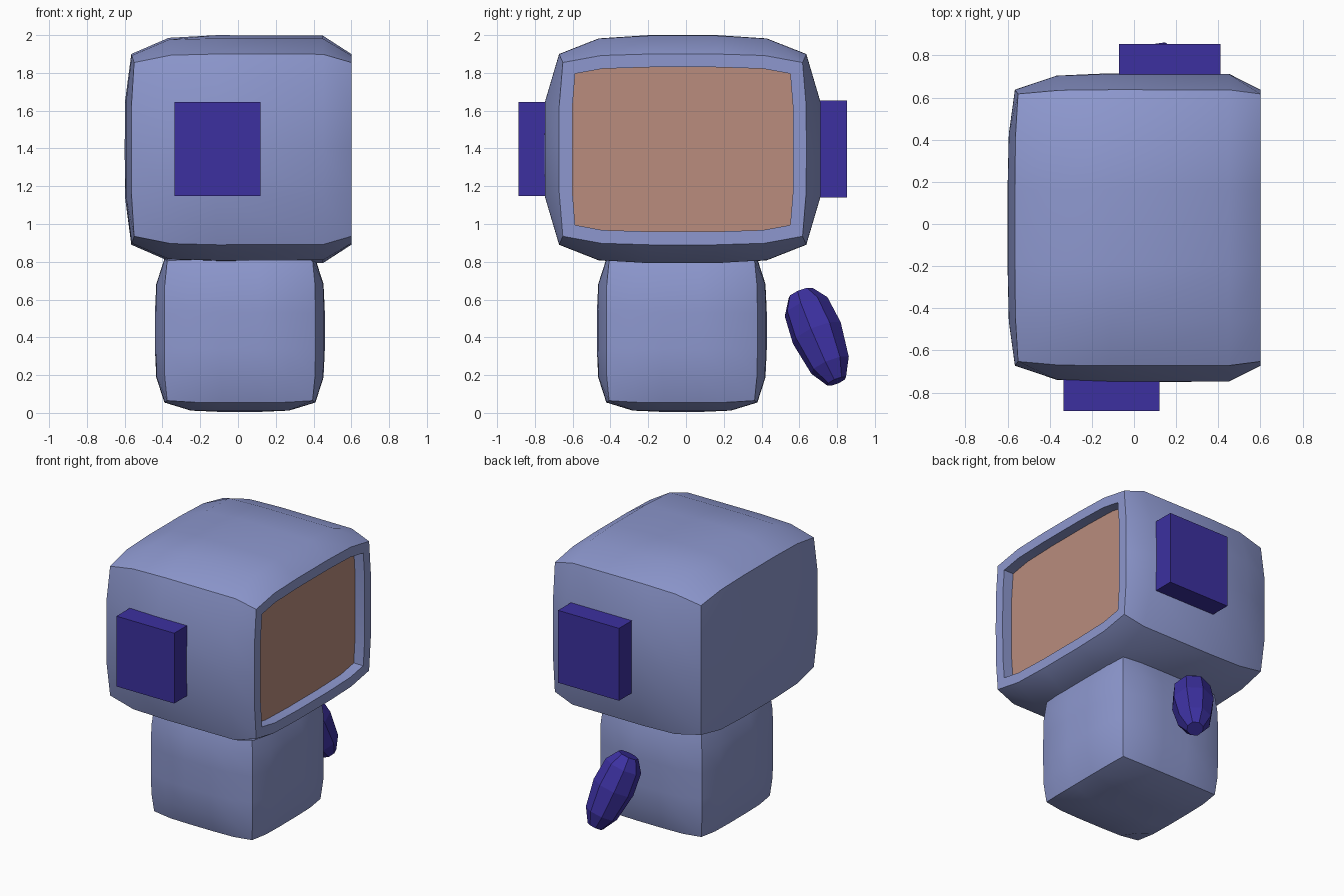
import bpy
import bmesh
import math
from mathutils import Vector

if "Cube" in bpy.data.objects:
    bpy.data.objects.remove(bpy.data.objects["Cube"])


def material(name, rgb):
    m = bpy.data.materials.new(name)
    m.use_nodes = True
    color = (*rgb, 1.0)
    m.diffuse_color = color
    m.node_tree.nodes["Principled BSDF"].inputs["Base Color"].default_value = color
    return m


BLUE = material("soft_blue", (0.267, 0.313, 0.62))
INDIGO = material("indigo", (0.045, 0.03, 0.35))
TAN = material("visor_tan", (0.486, 0.262, 0.206))


def finish(name, bm, mats, smooth=None):
    mesh = bpy.data.meshes.new(name)
    bm.to_mesh(mesh)
    bm.free()
    for m in mats:
        mesh.materials.append(m)
    ob = bpy.data.objects.new(name, mesh)
    bpy.context.collection.objects.link(ob)
    if smooth:
        bpy.ops.object.select_all(action='DESELECT')
        ob.select_set(True)
        bpy.context.view_layer.objects.active = ob
        bpy.ops.object.shade_smooth_by_angle(angle=math.radians(smooth))
    return ob


def pillow_box(center, half, edge_drop, corner_drop, cuts, flat_end=False):
    """Box with bulging faces: each face sinks towards its edges and corners."""
    bm = bmesh.new()
    bmesh.ops.create_cube(bm, size=2)
    for axis in range(3):
        normal = Vector([float(i == axis) for i in range(3)])
        for c in cuts[axis]:
            geom = bm.verts[:] + bm.edges[:] + bm.faces[:]
            bmesh.ops.bisect_plane(bm, geom=geom, plane_co=normal * c, plane_no=normal)
    if flat_end:
        end = [f for f in bm.faces if f.normal.x > 0.9]
        bmesh.ops.dissolve_faces(bm, faces=end)
    for v in bm.verts:
        p = v.co.copy()
        fall = [abs(t) ** 4.5 for t in p]
        if flat_end and p.x > 0:
            fall[0] = p.x ** 12
        for a in range(3):
            s, t = fall[(a + 1) % 3], fall[(a + 2) % 3]
            drop = edge_drop[a] * max(s, t) + corner_drop[a] * min(s, t)
            if flat_end and a == 0 and p.x > 0:
                drop = 0
            v.co[a] = center[a] + p[a] * (half[a] - drop)
    bm.normal_update()
    return bm


# Head: bulging shell, flat at the +x end with a recessed visor
bm = pillow_box((0, -0.0175, 1.395), (0.6, 0.7325, 0.605),
                (0.035, 0.078, 0.1), (0.015, 0.02, 0.045),
                ((-0.65, -0.2, 0.75), (-0.68, -0.28, 0.28, 0.68), (-0.5, 0, 0.5)),
                flat_end=True)
visor = max(bm.faces, key=lambda f: f.calc_center_median().x)
bmesh.ops.inset_region(bm, faces=[visor], thickness=0.07, use_even_offset=True)
visor = bmesh.ops.extrude_discrete_faces(bm, faces=[visor])["faces"][0]
bmesh.ops.translate(bm, verts=visor.verts[:], vec=(-0.075, 0, 0))
visor.material_index = 1
finish("head", bm, [BLUE, TAN], smooth=40)

# Body: smaller bulging block tucked into the head
bm = pillow_box((0.01, -0.022, 0.435), (0.45, 0.45, 0.43),
                (0.05, 0.05, 0.05), (0.015, 0.015, 0.01),
                [(-0.65, -0.25, 0.25, 0.65)] * 3)
finish("body", bm, [BLUE], smooth=40)


# Side pads: plain blocks set into both sides of the head
def block(name, lo, hi):
    bm = bmesh.new()
    bmesh.ops.create_cube(bm, size=1)
    for v in bm.verts:
        v.co = [a + (b - a) * (t + 0.5) for a, b, t in zip(lo, hi, v.co)]
    finish(name, bm, [INDIGO])


block("front_pad", (-0.335, -0.888, 1.147), (0.12, -0.68, 1.647))
block("back_pad", (-0.07, 0.65, 1.14), (0.41, 0.853, 1.655))

# Arm: faceted capsule floating beside the body, tapering downwards
SIDES = 8
PROFILE = [(-0.255, 0.07), (-0.175, 0.125), (-0.02, 0.14), (0.17, 0.11), (0.265, 0.055)]
axis = Vector((0.12, 0.18, -0.44)).normalized()
turn = axis.to_track_quat('Z', 'Y')
mid = Vector((0.09, 0.70, 0.405))
bm = bmesh.new()
rings = []
for h, r in PROFILE:
    ring = []
    for i in range(SIDES):
        a = math.tau * (i + 0.5) / SIDES
        ring.append(bm.verts.new(mid + turn @ Vector((r * math.cos(a), r * math.sin(a), h))))
    rings.append(ring)
for lower, upper in zip(rings, rings[1:]):
    for i in range(SIDES):
        j = (i + 1) % SIDES
        bm.faces.new((lower[i], lower[j], upper[j], upper[i]))
bm.faces.new(rings[0][::-1])
bm.faces.new(rings[-1])
finish("arm", bm, [INDIGO])
